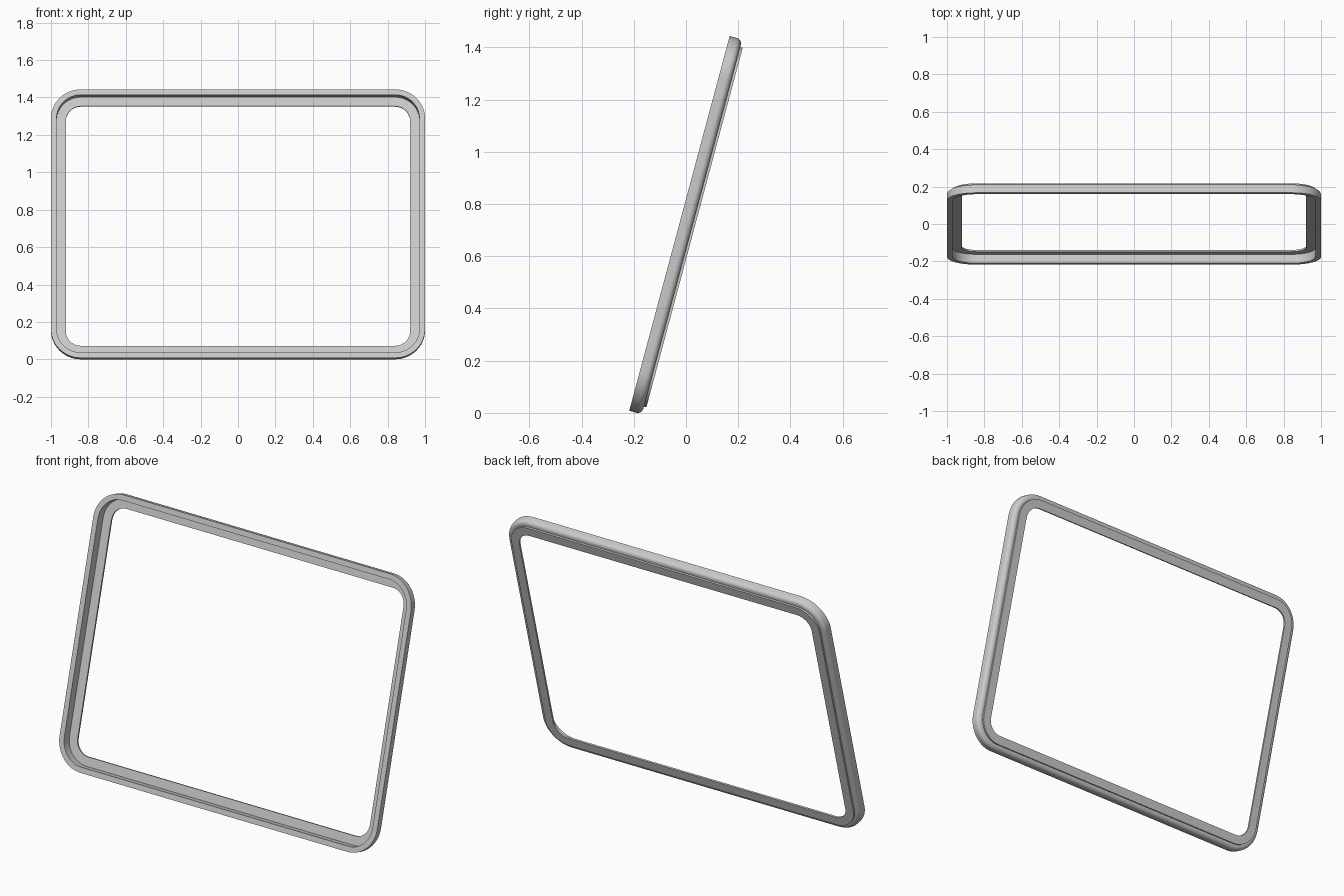
import bpy, bmesh
from math import sin, cos, pi, radians
from mathutils import Matrix, Vector

cube = bpy.data.objects.get("Cube")
if cube:
    bpy.data.objects.remove(cube)

WIDTH, HEIGHT, RADIUS = 2.0, 1.486, 0.16
DEPTH, RIM_BACK, FILLET = 0.06, 0.05, 0.022
RIM, FLANGE = 0.03, 0.08
CORNER_STEPS, FILLET_STEPS = 14, 6

grey = bpy.data.materials.new("light grey")
grey.use_nodes = True
colour = (0.6, 0.6, 0.6, 1)
grey.diffuse_color = colour
grey.node_tree.nodes["Principled BSDF"].inputs["Base Color"].default_value = colour


def rounded_loop(bm, inset, depth, tilt):
    """Ring of vertices following the rounded rectangle, moved inwards by inset."""
    ring = []
    for i, (sx, sz) in enumerate([(1, 1), (-1, 1), (-1, -1), (1, -1)]):
        for k in range(CORNER_STEPS + 1):
            a = (i + k / CORNER_STEPS) * pi / 2
            x = sx * (WIDTH / 2 - RADIUS) + (RADIUS - inset) * cos(a)
            z = sz * (HEIGHT / 2 - RADIUS) + (RADIUS - inset) * sin(a)
            ring.append(bm.verts.new(tilt @ Vector((x, depth, z))))
    return ring


# Cross-section as (inset from outer edge, depth behind the front)
fillet = [(FILLET * (1 - cos(t)), RIM_BACK - FILLET * (1 - sin(t)))
          for t in (pi / 2 * k / FILLET_STEPS for k in range(FILLET_STEPS + 1))]
section = [(0, 0)] + fillet + [
    (RIM, RIM_BACK), (RIM, DEPTH),            # step behind the rim
    (FLANGE, DEPTH), (FLANGE, RIM_BACK),      # thin inner flange
    (RIM, RIM_BACK - 0.001), (RIM, 0)]        # recess wall on the front

# Sweep the section round the leaning frame
bm = bmesh.new()
tilt = Matrix.Rotation(radians(-15), 3, "X")
rings = [rounded_loop(bm, inset, depth, tilt) for inset, depth in section]
for r, ring in enumerate(rings):
    after = rings[(r + 1) % len(rings)]
    for k in range(len(ring)):
        n = (k + 1) % len(ring)
        bm.faces.new((ring[k], ring[n], after[n], after[k]))
bmesh.ops.recalc_face_normals(bm, faces=bm.faces)

# Stand on the ground, centred
ys = [v.co.y for v in bm.verts]
zs = [v.co.z for v in bm.verts]
bmesh.ops.translate(bm, verts=bm.verts, vec=(0, -(min(ys) + max(ys)) / 2, -min(zs)))

mesh = bpy.data.meshes.new("bezel_frame")
bm.to_mesh(mesh)
bm.free()
mesh.materials.append(grey)
frame = bpy.data.objects.new("bezel_frame", mesh)
bpy.context.collection.objects.link(frame)
bpy.context.view_layer.objects.active = frame
frame.select_set(True)
bpy.ops.object.shade_smooth_by_angle(angle=radians(30))
